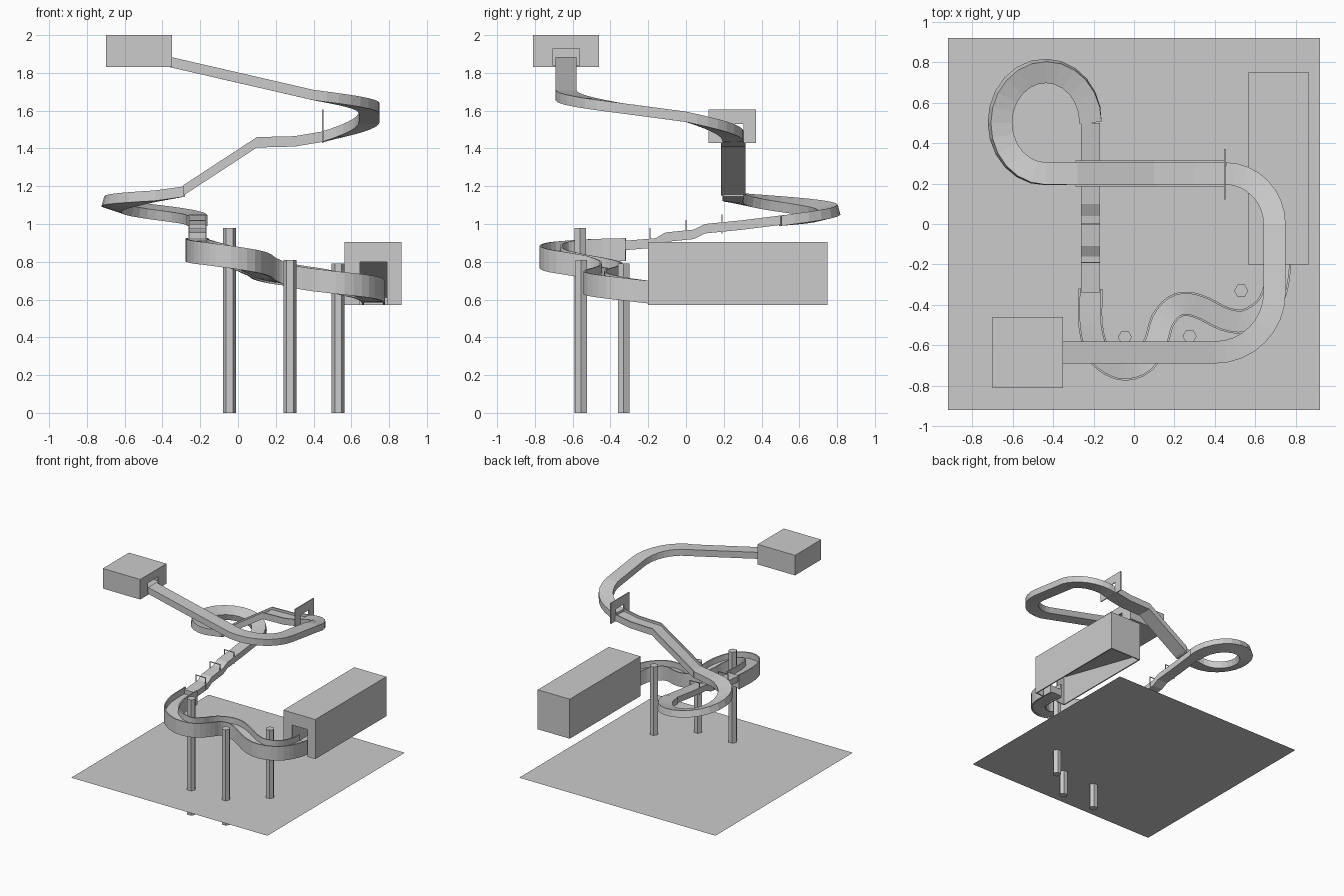
import bpy
import bmesh
from math import sin, cos, pi, radians
from mathutils import Vector

old = bpy.data.objects.get("Cube")
if old:
    bpy.data.objects.remove(old, do_unlink=True)

grey = bpy.data.materials.new("plain grey")
grey.use_nodes = True
grey.diffuse_color = (0.6, 0.6, 0.6, 1)
grey.node_tree.nodes["Principled BSDF"].inputs["Base Color"].default_value = (0.6, 0.6, 0.6, 1)


def add_object(name, bm):
    bmesh.ops.recalc_face_normals(bm, faces=bm.faces)
    mesh = bpy.data.meshes.new(name)
    bm.to_mesh(mesh)
    bm.free()
    mesh.materials.append(grey)
    obj = bpy.data.objects.new(name, mesh)
    bpy.context.collection.objects.link(obj)
    return obj


def block(name, low, high):
    low, high = Vector(low), Vector(high)
    bm = bmesh.new()
    bmesh.ops.create_cube(bm, size=1)
    for v in bm.verts:
        v.co = (low + high) / 2 + v.co * (high - low)
    return add_object(name, bm)


def cut(obj, *ranges):
    for low, high in ranges:
        cutter = block("cutter", low, high)
        cutter.hide_render = True
        mod = obj.modifiers.new("cut", "BOOLEAN")
        mod.operation = "DIFFERENCE"
        mod.solver = "EXACT"
        mod.object = cutter
        graph = bpy.context.evaluated_depsgraph_get()
        mesh = bpy.data.meshes.new_from_object(obj.evaluated_get(graph))
        obj.modifiers.clear()
        obj.data = mesh
        bpy.data.objects.remove(cutter, do_unlink=True)


def sweep(name, path, bars, bank=0):
    """Sweep rectangular bars (side from, side to, bottom, top) along a path."""
    path = [Vector(p) for p in path]
    last = len(path) - 1
    bm = bmesh.new()
    for left, right, bottom, top in bars:
        rings = []
        for i, p in enumerate(path):
            a, b = path[max(i - 1, 0)], path[min(i + 1, last)]
            along = Vector((b.x - a.x, b.y - a.y, 0)).normalized()
            flat = Vector((along.y, -along.x, 0))
            roll = bank * sin(pi * i / last)
            up = Vector((0, 0, 1))
            side = flat * cos(roll) - up * sin(roll)
            rise = up * cos(roll) + flat * sin(roll)
            corners = ((left, bottom), (right, bottom), (right, top), (left, top))
            rings.append([bm.verts.new(p + side * u + rise * w) for u, w in corners])
        for r, s in zip(rings, rings[1:]):
            for k in range(4):
                n = (k + 1) % 4
                bm.faces.new((r[k], r[n], s[n], s[k]))
        bm.faces.new(rings[0])
        bm.faces.new(rings[-1][::-1])
    return add_object(name, bm)


def arc(cx, cy, rx, ry, start, end, z_from, z_to, steps):
    points = []
    for i in range(steps + 1):
        t = i / steps
        a = radians(start + (end - start) * t)
        points.append((cx + rx * cos(a), cy + ry * sin(a), z_from + (z_to - z_from) * t))
    return points


def smooth(points, steps=3):
    """Catmull-Rom path through the points."""
    p = [Vector(q) for q in points]
    p = [2 * p[0] - p[1]] + p + [2 * p[-1] - p[-2]]
    out = []
    for a, b, c, d in zip(p, p[1:], p[2:], p[3:]):
        for i in range(steps):
            t = i / steps
            out.append(0.5 * (2 * b + (c - a) * t + (2 * a - 5 * b + 4 * c - d) * t ** 2
                              + (3 * b - a - 3 * c + d) * t ** 3))
    return out + [p[-2]]


# Ground sheet
bm = bmesh.new()
bmesh.ops.create_grid(bm, x_segments=1, y_segments=1, size=0.92)
for v in bm.verts:
    v.co.z = 0.21
add_object("ground_sheet", bm)

# Hexagonal support posts
for i, (x, y, top) in enumerate(((-0.045, -0.56, 0.98), (0.275, -0.555, 0.81), (0.53, -0.33, 0.79))):
    bm = bmesh.new()
    ring = [bm.verts.new((x + 0.035 * cos(k * pi / 3), y + 0.035 * sin(k * pi / 3), 0)) for k in range(6)]
    base = bm.faces.new(ring)
    lifted = bmesh.ops.extrude_face_region(bm, geom=[base], use_keep_orig=True)
    for v in lifted["geom"]:
        if isinstance(v, bmesh.types.BMVert):
            v.co.z = top
    add_object(f"support_post_{i + 1}", bm)

# Start box, hollow with an exit on its side
start_box = block("start_box", (-0.70, -0.81, 1.83), (-0.35, -0.46, 2.0))
cut(start_box, ((-0.69, -0.80, 1.84), (-0.36, -0.47, 1.99)),
    ((-0.40, -0.705, 1.84), (-0.30, -0.565, 1.93)))

# Finish box, open underneath, with an entry at the front and a sloped baffle
finish_box = block("finish_box", (0.565, -0.2, 0.57), (0.865, 0.75, 0.905))
cut(finish_box, ((0.575, -0.19, 0.5), (0.855, 0.74, 0.895)),
    ((0.645, -0.3, 0.5), (0.79, -0.1, 0.80)))
sweep("finish_baffle", [(0.715, -0.19, 0.83), (0.715, 0.74, 0.62)], [(-0.14, 0.14, -0.008, 0)])

# Upper run: solid beam with two right-angle bends
upper = [(-0.36, -0.635, 1.885)]
upper += arc(0.4, -0.34, 0.295, 0.295, -90, 0, 1.71, 1.64, 8)
upper += arc(0.45, 0, 0.245, 0.25, 0, 90, 1.595, 1.49, 8)
sweep("upper_run", upper, [(-0.055, 0.055, -0.055, 0)])

# Gate plate across the run
gate = block("gate_plate", (0.444, 0.12, 1.43), (0.452, 0.37, 1.605))
cut(gate, ((0.4, 0.195, 1.4), (0.5, 0.305, 1.53)))

# Steep drop with guard walls
drop = [(0.45, 0.25, 1.49), (0.3, 0.25, 1.465), (0.1, 0.25, 1.46), (-0.29, 0.25, 1.205)]
sweep("steep_drop", drop, [(-0.055, 0.055, -0.055, -0.02),
                           (-0.065, -0.055, -0.055, 0), (0.055, 0.065, -0.055, 0)])

# Banked loop
loop = [(-0.28, 0.25, 1.2)] + arc(-0.435, 0.5, 0.22, 0.25, 270, 0, 1.175, 1.045, 18)
sweep("banked_loop", loop, [(-0.055, 0.055, -0.055, 0)], bank=radians(18))

# Stepped run and its hoops
steps = ((0.5, 1.045), (0.3, 1.02), (0.1, 1.0), (0.04, 0.97), (-0.11, 0.955), (-0.16, 0.925), (-0.34, 0.91))
sweep("stepped_run", [(-0.215, y, z) for y, z in steps], [(-0.047, 0.047, -0.05, 0)])
for i, (y, top) in enumerate(((0.19, 1.05), (0, 1.02), (-0.19, 0.98))):
    hoop = block(f"hoop_{i + 1}", (-0.263, y - 0.003, top - 0.1), (-0.167, y + 0.003, top))
    cut(hoop, ((-0.258, y - 0.1, top - 0.2), (-0.172, y + 0.1, top - 0.005)))

# Winding channel with tall walls, leading into the finish box
bends = [(-0.215, -0.32, 0.925), (-0.215, -0.5, 0.92), (-0.18, -0.63, 0.91), (-0.12, -0.69, 0.9),
         (-0.04, -0.715, 0.885), (0.05, -0.68, 0.865), (0.11, -0.58, 0.845), (0.14, -0.48, 0.825),
         (0.2, -0.41, 0.805), (0.27, -0.395, 0.79), (0.35, -0.42, 0.775), (0.45, -0.47, 0.76),
         (0.55, -0.48, 0.745), (0.65, -0.42, 0.73), (0.7, -0.32, 0.715), (0.717, -0.2, 0.7),
         (0.717, -0.12, 0.695)]
sweep("winding_channel", smooth(bends), [(-0.05, 0.05, -0.11, -0.05),
                                         (-0.06, -0.05, -0.12, 0), (0.05, 0.06, -0.12, 0)])
